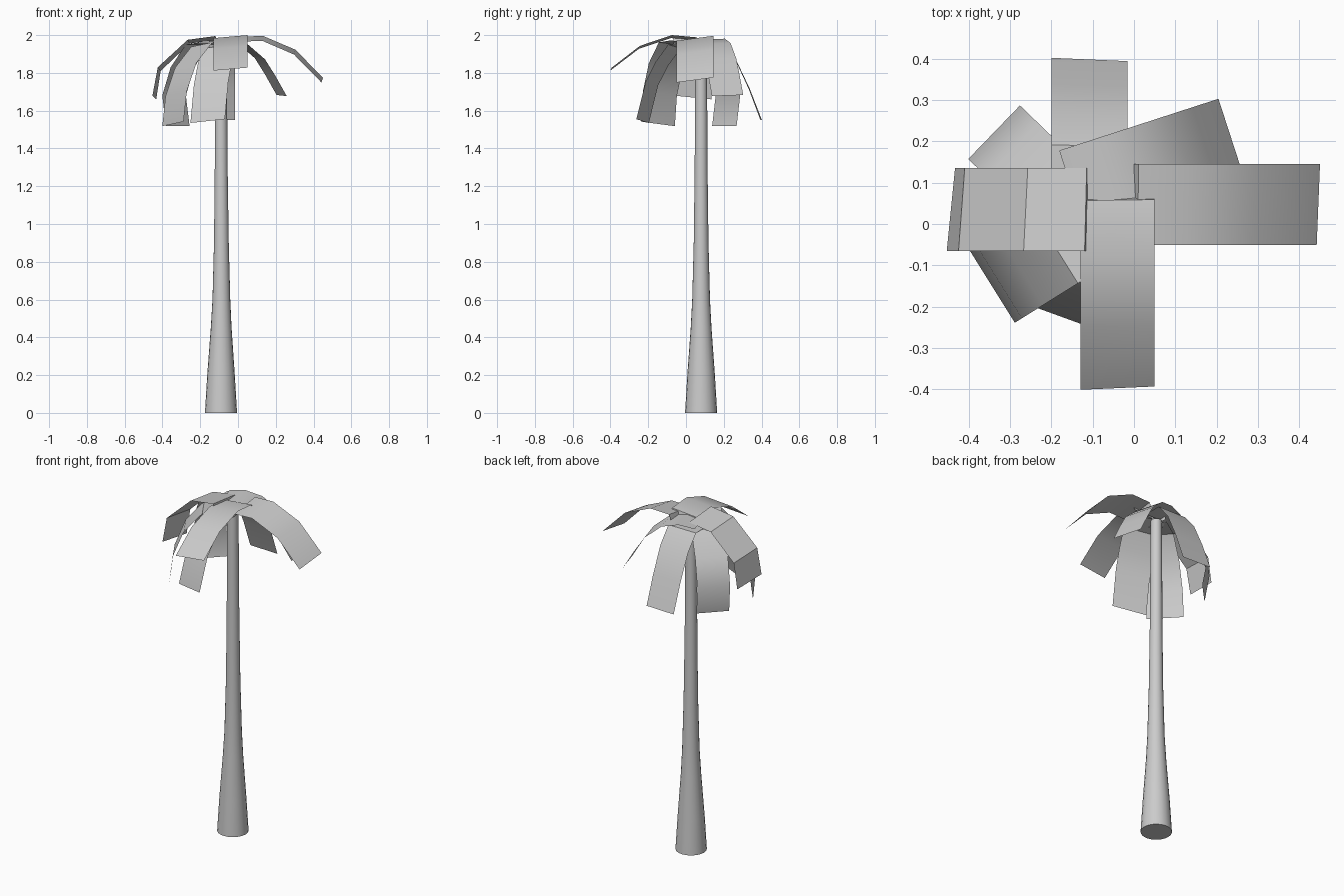
import bpy, bmesh, math
from mathutils import Vector

if "Cube" in bpy.data.objects:
    bpy.data.objects.remove(bpy.data.objects["Cube"])


def finish(name, bm, angle):
    me = bpy.data.meshes.new(name)
    bm.normal_update()
    bm.to_mesh(me)
    bm.free()
    ob = bpy.data.objects.new(name, me)
    bpy.context.collection.objects.link(ob)
    bpy.ops.object.select_all(action='DESELECT')
    ob.select_set(True)
    bpy.context.view_layer.objects.active = ob
    bpy.ops.object.shade_smooth_by_angle(angle=math.radians(angle))
    return ob


# Trunk: flared round profile (z, radius, centre x), capped at both ends
def trunk(profile, y, sides=20):
    bm = bmesh.new()
    rings = []
    for z, r, x in profile:
        rings.append([bm.verts.new((x + r * math.cos(2 * math.pi * i / sides),
                                    y + r * math.sin(2 * math.pi * i / sides), z))
                      for i in range(sides)])
    for a, b in zip(rings, rings[1:]):
        for i in range(sides):
            j = (i + 1) % sides
            bm.faces.new((a[i], a[j], b[j], b[i]))
    bm.faces.new(rings[0][::-1])
    bm.faces.new(rings[-1])
    finish("trunk", bm, 40)


trunk([(0, .085, -.09), (.2, .073, -.09), (.45, .055, -.089), (.6, .047, -.088),
       (.9, .039, -.088), (1.3, .034, -.089), (1.7, .032, -.09), (1.94, .03, -.09)], .08)


# Frond: thin strip swept along a drooping (distance, height) profile
def frond(name, origin, angle, half, roll, skew, profile):
    a = math.radians(angle)
    d = Vector((math.cos(a), math.sin(a), 0))
    side = Vector((-d.y, d.x, 0)) * half + Vector((0, 0, roll))
    bm = bmesh.new()
    rows = []
    for k, (r, z) in enumerate(profile):
        c = Vector((origin[0], origin[1], z)) + d * r
        s = side + d * skew * (k / (len(profile) - 1))
        rows.append((bm.verts.new(c + s), bm.verts.new(c - s)))
    for p, q in zip(rows, rows[1:]):
        bm.faces.new((p[0], p[1], q[1], q[0]))
    finish(name, bm, 35)


frond("frond_right", (0, .047), 0, .098, .013, .004,
      [(0, 1.95), (.01, 1.978), (.13, 1.983), (.3, 1.91), (.446, 1.762)])
frond("frond_front", (-.04, .063), -90, .09, .008, -.004,
      [(0, 1.96), (.005, 1.98), (.14, 1.992), (.31, 1.935), (.46, 1.82)])
frond("frond_back", (-.108, .08), 90, .092, 0, .004,
      [(0, 1.955), (.11, 1.955), (.185, 1.865), (.255, 1.715), (.318, 1.55)])
frond("frond_back_right", (-.154, .095), 18, .087, .003, 0,
      [(0, 1.965), (.09, 1.978), (.187, 1.955), (.284, 1.875), (.34, 1.79), (.405, 1.68)])
frond("frond_left", (-.107, .035), 180, .1, .01, .01,
      [(0, 1.94), (.01, 1.985), (.155, 1.965), (.31, 1.82), (.336, 1.67)])
frond("frond_back_left", (-.15, .04), 136, .09, 0, 0,
      [(0, 1.96), (.09, 1.95), (.2, 1.83), (.262, 1.68), (.235, 1.52)])
frond("frond_front_left", (-.09, .01), 212, .106, .012, 0,
      [(0, 1.96), (.12, 1.95), (.22, 1.84), (.28, 1.69), (.3, 1.53)])
frond("frond_front_low", (-.058, .052), 250, .097, .01, 0,
      [(0, 1.96), (.12, 1.94), (.19, 1.85), (.247, 1.745), (.3, 1.545)])
